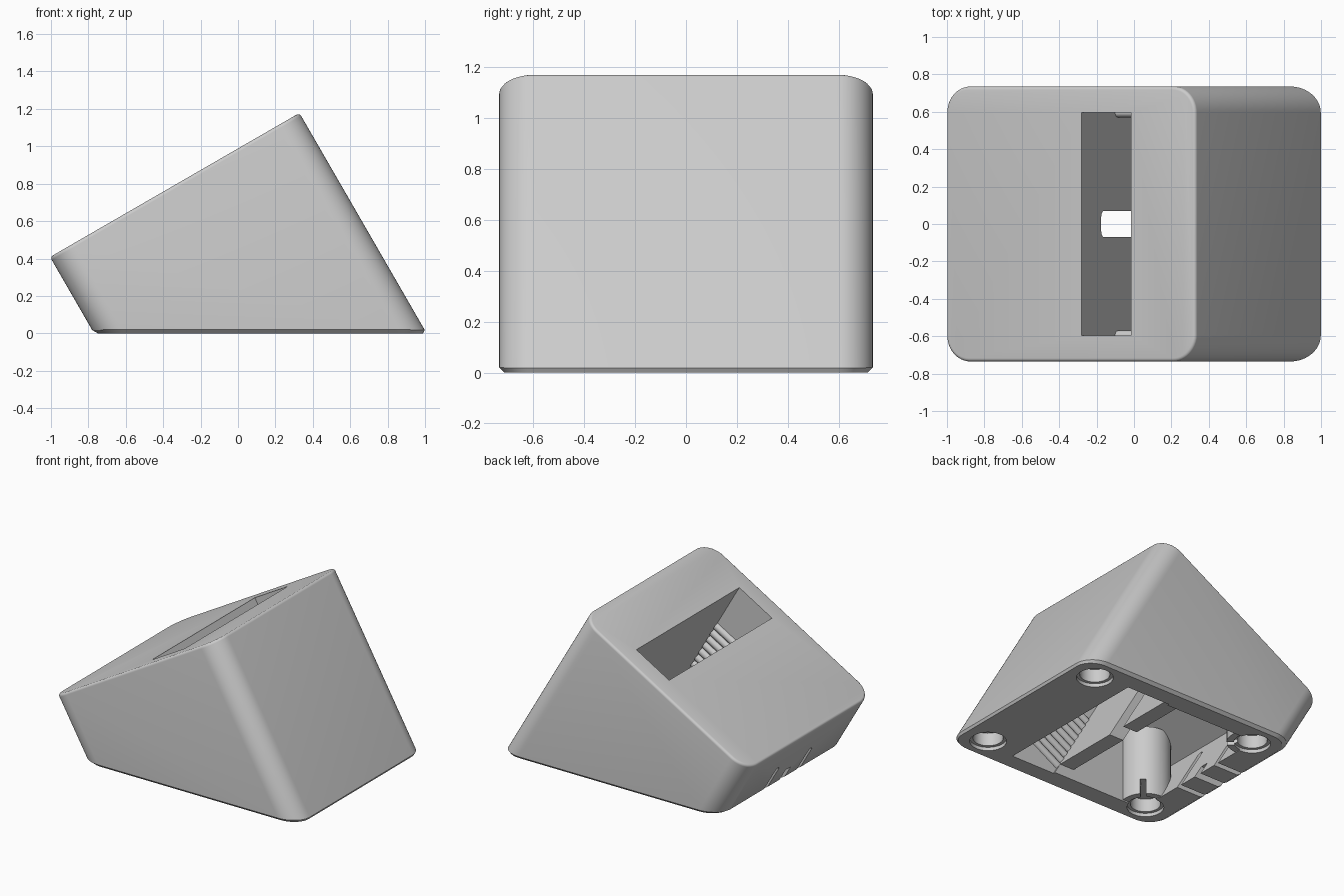
import bpy, bmesh, math
from mathutils import Matrix, Vector

if "Cube" in bpy.data.objects:
    bpy.data.objects.remove(bpy.data.objects["Cube"], do_unlink=True)

grey = bpy.data.materials.new("plain_grey")
grey.use_nodes = True
grey.diffuse_color = (0.6, 0.6, 0.6, 1)
grey.node_tree.nodes["Principled BSDF"].inputs["Base Color"].default_value = (0.6, 0.6, 0.6, 1)

# Tilted frame: local x runs up the sloping top, local z is its normal
TILT = Matrix.Translation((-1.005, 0, 0.408)) @ Matrix.Rotation(math.radians(-30), 4, 'Y')
FLAT = Matrix.Identity(4)


def box_mesh(lo, hi, radius=0, axis=2, segments=6):
    """Box from two corners, with the edges along one axis rounded."""
    bm = bmesh.new()
    bmesh.ops.create_cube(bm, size=1)
    lo, hi = Vector(lo), Vector(hi)
    for v in bm.verts:
        v.co = Vector((lo[i] + (v.co[i] + 0.5) * (hi[i] - lo[i]) for i in range(3)))
    if radius:
        edges = [e for e in bm.edges
                 if abs(e.verts[0].co[axis] - e.verts[1].co[axis]) > 1e-4]
        bmesh.ops.bevel(bm, geom=edges, offset=radius, segments=segments,
                        profile=0.5, affect='EDGES')
    return bm


def make(name, bm, matrix=FLAT):
    bm.transform(matrix)
    bmesh.ops.recalc_face_normals(bm, faces=bm.faces)
    mesh = bpy.data.meshes.new(name)
    bm.to_mesh(mesh)
    bm.free()
    ob = bpy.data.objects.new(name, mesh)
    bpy.context.collection.objects.link(ob)
    return ob


def cylinder(name, centre, radius, depth, axis='Z', frame=FLAT, sides=40):
    bm = bmesh.new()
    bmesh.ops.create_cone(bm, cap_ends=True, segments=sides, radius1=radius,
                          radius2=radius, depth=depth)
    turn = Matrix.Rotation(math.pi / 2, 4, 'Y') if axis == 'X' else FLAT
    return make(name, bm, frame @ Matrix.Translation(centre) @ turn)


def combine(tool, operation='DIFFERENCE'):
    """Apply one solid to the body, then discard the tool."""
    tool.hide_render = True
    mod = body.modifiers.new("shape", 'BOOLEAN')
    mod.operation, mod.object, mod.solver = operation, tool, 'EXACT'
    bpy.context.view_layer.objects.active = body
    bpy.ops.object.modifier_apply(modifier=mod.name)
    bpy.data.objects.remove(tool, do_unlink=True)


def cut_box(lo, hi, frame=FLAT, radius=0, axis=2):
    combine(make("cutter", box_mesh(lo, hi, radius, axis), frame))


# Body: tilted rounded block with softened top rim, sliced flat at the base
bm = box_mesh((0, -0.735, -1.7), (1.54, 0.735, 0), 0.14, 2, 12)
rim = [e for e in bm.edges if all(abs(v.co.z) < 1e-5 for v in e.verts)]
bmesh.ops.bevel(bm, geom=rim, offset=0.018, segments=4, profile=0.5, affect='EDGES')
bm.transform(TILT)
cut = bmesh.ops.bisect_plane(bm, geom=bm.verts[:] + bm.edges[:] + bm.faces[:],
                             plane_co=(0, 0, 0), plane_no=(0, 0, 1), clear_inner=True)
bmesh.ops.holes_fill(bm, edges=[e for e in bm.edges if e.is_boundary], sides=0)
base = [e for e in bm.edges if all(abs(v.co.z) < 1e-5 for v in e.verts)]
bmesh.ops.bevel(bm, geom=base, offset=0.02, segments=1, affect='EDGES')
body = make("dock_body", bm)

# Device slot, lower cavity and the gap under the dividing slab
cut_box((0.837, -0.595, -1.7), (1.143, 0.595, 0.2), TILT)
cut_box((0.19, -0.58, -1.7), (0.737, 0.58, -0.12), TILT)
cut_box((-0.1, -0.58, -0.1), (0.4, 0.58, 0.08))
# Cable notch through the dividing slab
cut_box((0.6, -0.07, -1.7), (0.9, 0.07, -0.21), TILT, 0.03, 0)

# Corner posts by the low wall
for side in (-1, 1):
    combine(cylinder("post", (-0.56, side * 0.55, 0.265), 0.17, 0.51), 'UNION')

# Foot sockets, each with a narrow key slot pointing inwards
for x in (-0.56, 0.8):
    for side in (-1, 1):
        y = side * 0.55
        combine(cylinder("cutter", (x, y, 0), 0.122, 0.05))
        combine(cylinder("cutter", (x, y, 0), 0.1, 0.24))
        angle = math.atan2(-side, 1 if x < 0 else -1)
        frame = Matrix.Translation((x, y, 0)) @ Matrix.Rotation(angle, 4, 'Z')
        cut_box((0, -0.02, -0.1), (0.19, 0.02, 0.12), frame, 0.015, 2)

# Cable outlets in the low wall: two slits and a keyhole between them
for side in (-1, 1):
    y = side * 0.19
    cut_box((-1.2, y - 0.02, -0.1), (-0.4, y + 0.02, 0.19), FLAT, 0.018, 0)
    cut_box((0.1, y - 0.02, -0.9), (0.3, y + 0.02, -0.2), TILT, 0.018, 0)
combine(cylinder("cutter", (-0.8, 0, 0.11), 0.05, 0.8, 'X'))
cut_box((-1.2, -0.03, -0.1), (-0.4, 0.03, 0.1))

# Ribs across both end walls of the device slot
parts = [body]
for side in (-1, 1):
    for i in range(9):
        parts.append(cylinder("slot_rib", (0.99, side * 0.597, -0.38 - i * 0.062),
                              0.027, 0.3, 'X', TILT, 16))

for ob in parts:
    ob.data.materials.clear()
    ob.data.materials.append(grey)
    for p in ob.data.polygons:
        p.material_index = 0
    bpy.ops.object.select_all(action='DESELECT')
    ob.select_set(True)
    bpy.context.view_layer.objects.active = ob
    bpy.ops.object.shade_smooth_by_angle(angle=math.radians(30))
